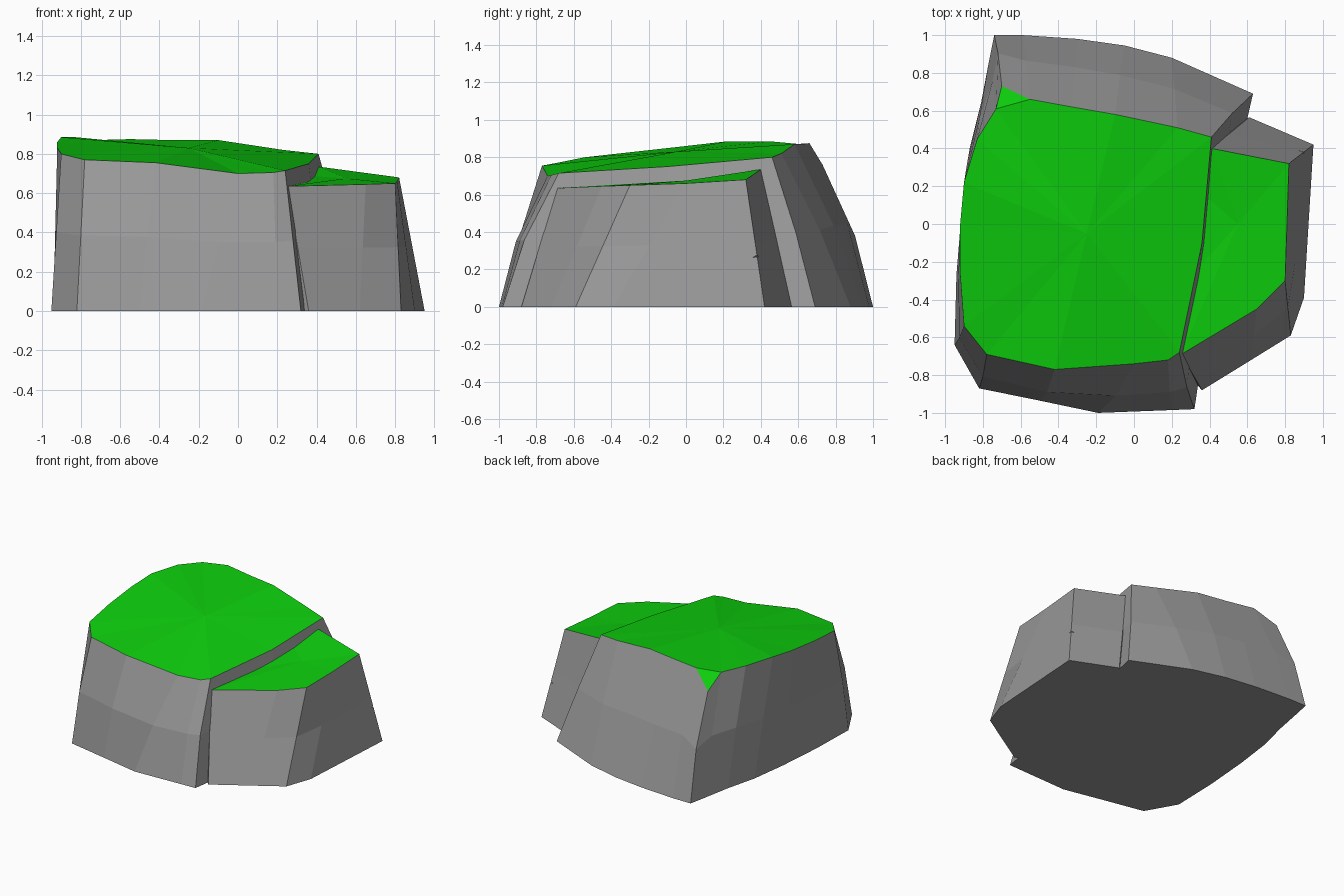
import bpy, bmesh
from mathutils import Vector

cube = bpy.data.objects.get("Cube")
if cube:
    bpy.data.objects.remove(cube)


def material(name, colour):
    m = bpy.data.materials.new(name)
    m.use_nodes = True
    m.diffuse_color = colour
    m.node_tree.nodes["Principled BSDF"].inputs["Base Color"].default_value = colour
    return m


stone = material("grey stone", (0.32, 0.32, 0.32, 1))
grass = material("green grass", (0.004, 0.62, 0.004, 1))


def make_object(name, bm):
    bmesh.ops.recalc_face_normals(bm, faces=bm.faces)
    mesh = bpy.data.meshes.new(name)
    bm.to_mesh(mesh)
    bm.free()
    mesh.materials.append(stone)
    mesh.materials.append(grass)
    obj = bpy.data.objects.new(name, mesh)
    bpy.context.collection.objects.link(obj)
    return obj


def rock(name, rim, foot, centre, bulge=0.0, tip=None):
    """Stone walls from a foot outline to a rim, closed by a grass fan.
    tip is a drooping rim corner that gets its own triangle."""
    bm = bmesh.new()
    rings = [[], [], []]
    for top, base in zip(rim, foot):
        top, base = Vector(top), Vector((*base, 0))
        mid = base.lerp(top, 0.5)
        mid.y += bulge * mid.y ** 3
        for ring, co in zip(rings, (base, mid, top)):
            ring.append(bm.verts.new(co))
    n = len(rim)
    for low, high in zip(rings, rings[1:]):
        for i in range(n):
            j = (i + 1) % n
            bm.faces.new((low[i], low[j], high[j], high[i]))
    bm.faces.new(rings[0][::-1])
    # Grass top
    top = rings[2]
    hub = bm.verts.new(centre)
    fan = [v for i, v in enumerate(top) if i != tip]
    lawn = [bm.faces.new((a, b, hub)) for a, b in zip(fan, fan[1:] + fan[:1])]
    if tip is not None:
        lawn.append(bm.faces.new((top[tip - 1], top[tip], top[(tip + 1) % n])))
    for f in lawn:
        f.material_index = 1
    return make_object(name, bm)


def chip(obj, points):
    """Cut a small pointed nick out of a rock."""
    bm = bmesh.new()
    for p in points:
        bm.verts.new(p)
    bmesh.ops.convex_hull(bm, input=bm.verts)
    cutter = make_object("chip_cutter", bm)
    cutter.hide_render = True
    mod = obj.modifiers.new("chip", "BOOLEAN")
    mod.operation = "DIFFERENCE"
    mod.solver = "EXACT"
    mod.object = cutter
    bpy.context.view_layer.objects.active = obj
    bpy.ops.object.modifier_apply(modifier=mod.name)
    bpy.data.objects.remove(cutter)


# Large rock: rim and foot run from front left round the front to the back
main_rock = rock(
    "main_rock",
    [(-.90, -.54, .80), (-.78, -.69, .77), (-.42, -.77, .755), (0, -.74, .70),
     (.18, -.72, .705), (.24, -.68, .715), (.36, -.1, .75), (.41, .46, .80),
     (.23, .51, .82), (-.1, .58, .87), (-.33, .62, .87), (-.55, .66, .875),
     (-.70, .73, .76), (-.73, .61, .87), (-.83, .45, .885), (-.90, .22, .885),
     (-.92, 0, .86), (-.92, -.27, .83)],
    [(-.95, -.64), (-.82, -.87), (-.5, -.935), (-.19, -1), (.2, -.985),
     (.32, -.98), (.45, -.1), (.63, .69), (.20, .88), (-.05, .945),
     (-.30, .98), (-.59, 1), (-.74, 1), (-.77, .85), (-.81, .64),
     (-.87, .40), (-.91, .1), (-.94, -.27)],
    (-.25, -.05, .83), bulge=0.06, tip=12)

# Lower side rock, its inner side buried in the large one
side_rock = rock(
    "side_rock",
    [(.25, -.69, .635), (.65, -.45, .645), (.80, -.30, .65), (.81, 0, .66),
     (.82, .32, .68), (.41, .40, .735), (.2, .3, .70), (.1, -.5, .63)],
    [(.36, -.88), (.62, -.72), (.83, -.59), (.90, -.39), (.95, .42),
     (.61, .565), (.3, .4), (.2, -.7)],
    (.55, 0, .675))

# Chips in the rims and the side wall
chip(main_rock, [(-.03, -.82, .74), (.06, -.82, .74), (.02, -.69, .74), (.03, -.80, .66)])
chip(main_rock, [(-.37, .70, .92), (-.28, .70, .92), (-.33, .595, .92), (-.32, .68, .81)])
chip(side_rock, [(.97, .28, .255), (.97, .37, .31), (.97, .45, .265), (.86, .40, .27)])
